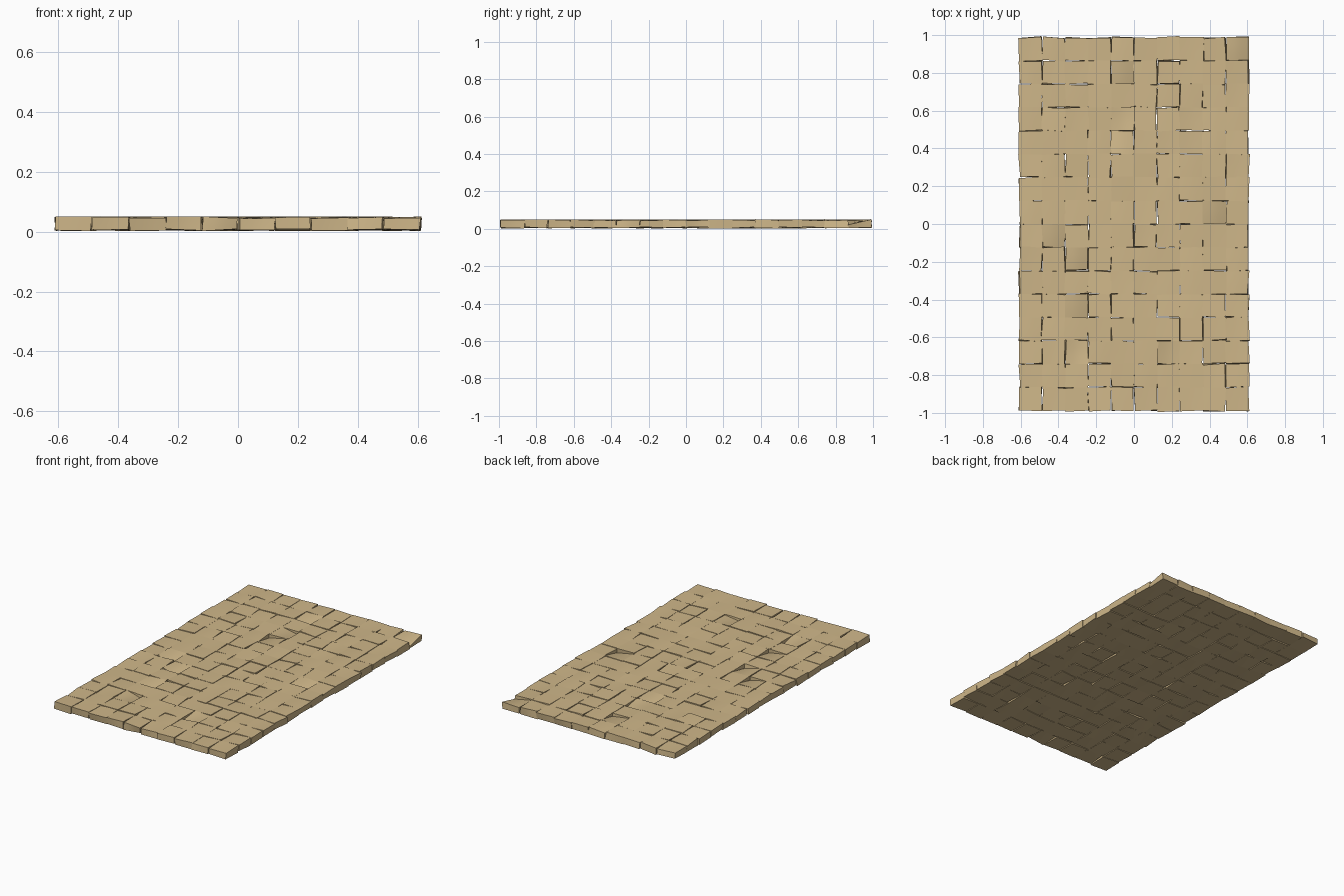
import bpy, bmesh, math, random

if "Cube" in bpy.data.objects:
    bpy.data.objects.remove(bpy.data.objects["Cube"])

random.seed(7)
COLS, ROWS = 10, 16
PX, PY = 0.1215, 0.1235          # tile pitch
Z_LOW, Z_HIGH = 0.006, 0.047

# tiles with one sunken top corner: (column, row from front) -> corner (sx, sy)
SUNK = {(9, 15): (1, -1), (2, 4): (1, -1), (4, 12): (1, 1), (4, 11): (-1, 1),
        (4, 14): (1, -1), (1, 7): (1, -1), (8, 8): (1, -1), (2, 6): (1, -1),
        (6, 2): (-1, -1), (2, 2): (1, 1)}

mat = bpy.data.materials.new("straw")
mat.diffuse_color = (0.62, 0.47, 0.25, 1)
mat.use_nodes = True
mat.node_tree.nodes["Principled BSDF"].inputs["Base Color"].default_value = mat.diffuse_color


def jit(a):
    return random.uniform(-a, a)


def add_tile(bm, c, r):
    """One slightly crooked slab of the mat."""
    cx = (c - (COLS - 1) / 2) * PX
    cy = (r - (ROWS - 1) / 2) * PY
    turn = jit(0.045)
    hx, hy = PX / 2 + jit(0.002), PY / 2 + jit(0.002)
    sunk = SUNK.get((c, r))
    v = {}
    for sz in (-1, 1):
        for sx, sy in ((-1, -1), (1, -1), (1, 1), (-1, 1)):
            x = cx + sx * hx * math.cos(turn) - sy * hy * math.sin(turn) + jit(0.0045)
            y = cy + sx * hx * math.sin(turn) + sy * hy * math.cos(turn) + jit(0.0045)
            z = (Z_HIGH if sz > 0 else Z_LOW) + jit(0.004)
            if sz > 0 and (sx, sy) == sunk:
                z -= 0.025
            v[sx, sy, sz] = bm.verts.new((x, y, max(z, 0.0)))
    ring = [(-1, -1), (1, -1), (1, 1), (-1, 1)]
    bm.faces.new([v[a[0], a[1], 1] for a in ring])
    bm.faces.new([v[a[0], a[1], -1] for a in reversed(ring)])
    for i in range(4):
        a, b = ring[i], ring[(i + 1) % 4]
        bm.faces.new([v[a[0], a[1], -1], v[b[0], b[1], -1],
                      v[b[0], b[1], 1], v[a[0], a[1], 1]])


# whole mat of crooked tiles
bm = bmesh.new()
for c in range(COLS):
    for r in range(ROWS):
        add_tile(bm, c, r)
# split each face finely so twisted corners stay smooth
bmesh.ops.subdivide_edges(bm, edges=bm.edges[:], cuts=2, use_grid_fill=True)
me = bpy.data.meshes.new("woven_mat")
bm.to_mesh(me)
bm.free()
mat_obj = bpy.data.objects.new("woven_mat", me)
bpy.context.collection.objects.link(mat_obj)
me.materials.append(mat)
bpy.context.view_layer.objects.active = mat_obj
mat_obj.select_set(True)
bpy.ops.object.shade_smooth_by_angle(angle=math.radians(40))
